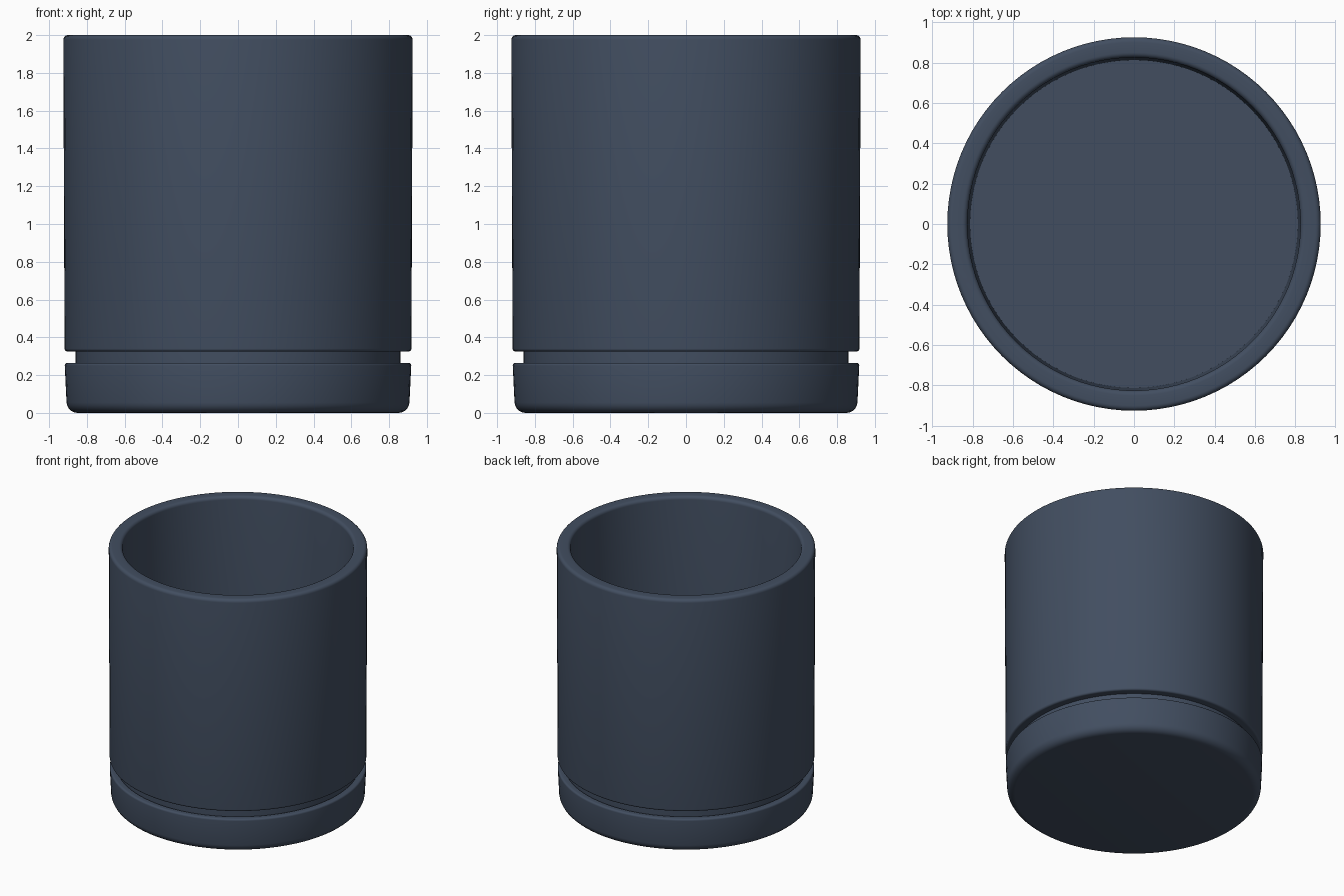
import bpy, bmesh, math

cube = bpy.data.objects.get("Cube")
if cube:
    bpy.data.objects.remove(cube, do_unlink=True)

SIDES = 96

slate = bpy.data.materials.new("slate blue glaze")
slate.use_nodes = True
slate.diffuse_color = (0.054, 0.076, 0.118, 1)
slate.node_tree.nodes["Principled BSDF"].inputs["Base Color"].default_value = slate.diffuse_color


def rounded(corners, steps=5):
    """Round each (radius, height, fillet) corner of a profile."""
    points = []
    for i, (r, z, fillet) in enumerate(corners):
        if fillet == 0:
            points.append((r, z))
            continue
        ends = []
        for other in (corners[i - 1], corners[i + 1]):
            dr, dz = other[0] - r, other[1] - z
            length = math.hypot(dr, dz)
            ends.append((r + dr / length * fillet, z + dz / length * fillet))
        (ar, az), (br, bz) = ends
        for s in range(steps + 1):
            t = s / steps
            u = 1 - t
            # Conic weighting keeps the fillet close to a circular arc
            w = math.sqrt(2) * u * t
            total = u * u + w + t * t
            points.append(((u * u * ar + w * r + t * t * br) / total,
                           (u * u * az + w * z + t * t * bz) / total))
    return points


def lathe(name, corners):
    """Spin a rounded profile around the z axis."""
    bm = bmesh.new()
    verts = [bm.verts.new((r, 0, z)) for r, z in rounded(corners)]
    edges = [bm.edges.new(pair) for pair in zip(verts, verts[1:])]
    bmesh.ops.spin(bm, geom=verts + edges, cent=(0, 0, 0), axis=(0, 0, 1),
                   angle=math.tau, steps=SIDES, use_merge=True)
    bmesh.ops.remove_doubles(bm, verts=bm.verts, dist=0.0001)
    bmesh.ops.recalc_face_normals(bm, faces=bm.faces)
    mesh = bpy.data.meshes.new(name)
    bm.to_mesh(mesh)
    bm.free()
    mesh.materials.append(slate)
    obj = bpy.data.objects.new(name, mesh)
    bpy.context.collection.objects.link(obj)
    bpy.ops.object.select_all(action="DESELECT")
    obj.select_set(True)
    bpy.context.view_layer.objects.active = obj
    bpy.ops.object.shade_smooth_by_angle(angle=math.radians(35))
    return obj


# Hollow pot with a narrower foot that sits in the saucer
lathe("pot", [
    (0, 0.08, 0), (0.86, 0.08, 0.02), (0.86, 0.325, 0),
    (0.918, 0.325, 0.015), (0.925, 2.0, 0.025),
    (0.825, 2.0, 0.025), (0.812, 0.3, 0), (0, 0.3, 0),
])

# Shallow saucer with a rounded lower edge
lathe("saucer", [
    (0, 0, 0), (0.905, 0, 0.055), (0.918, 0.265, 0.015),
    (0.865, 0.265, 0.01), (0.865, 0.08, 0), (0, 0.08, 0),
])
